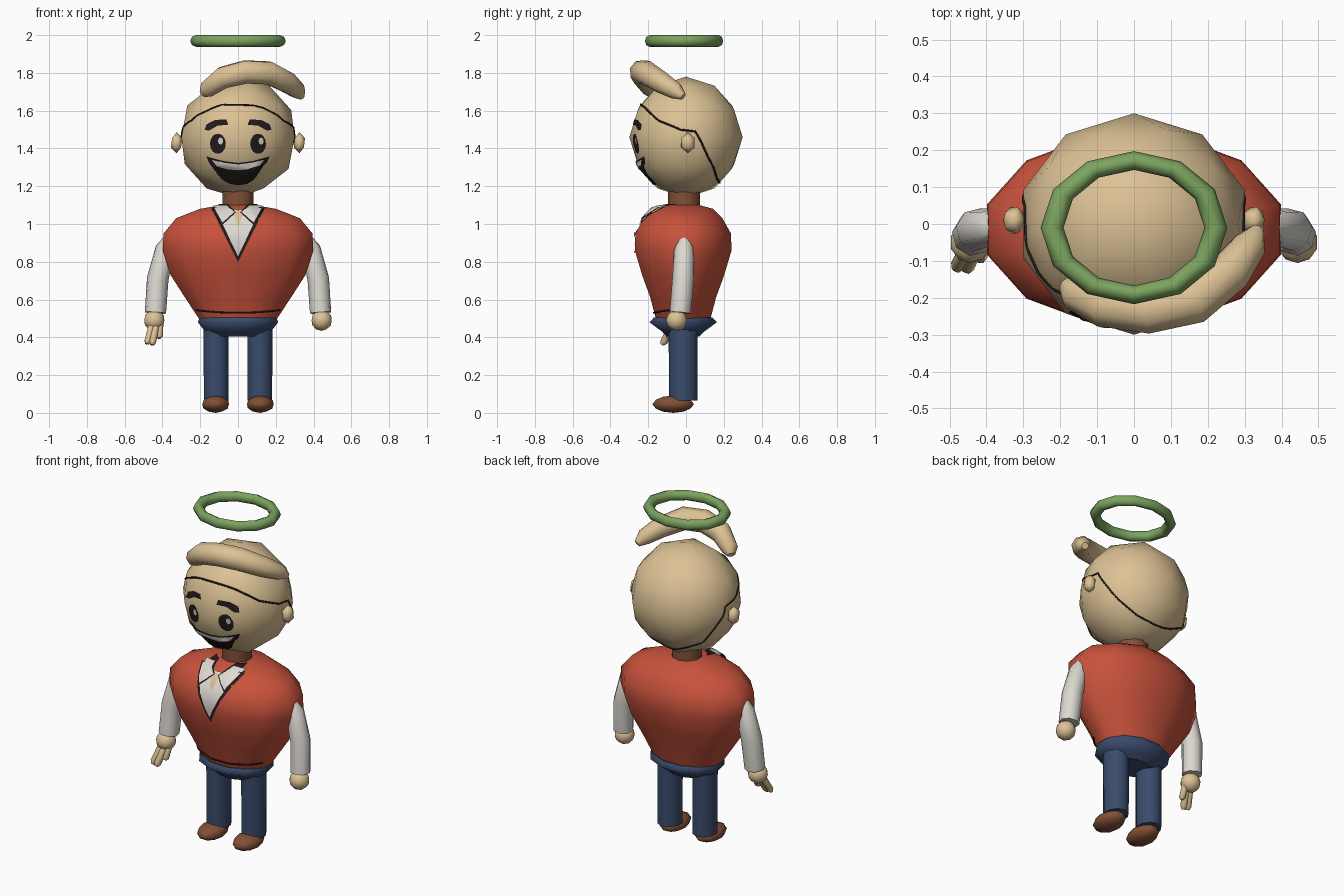
import bpy, bmesh, math
from mathutils import Vector
from mathutils.bvhtree import BVHTree

if "Cube" in bpy.data.objects:
    bpy.data.objects.remove(bpy.data.objects["Cube"], do_unlink=True)


def material(name, r, g, b):
    m = bpy.data.materials.new(name)
    m.use_nodes = True
    m.diffuse_color = (r, g, b, 1)
    bsdf = m.node_tree.nodes["Principled BSDF"]
    bsdf.inputs["Base Color"].default_value = (r, g, b, 1)
    bsdf.inputs["Roughness"].default_value = 0.8
    return m


SKIN = material("skin tan", .72, .54, .30)
RED = material("vest red", .58, .085, .045)
WHITE = material("shirt white", .72, .69, .64)
NAVY = material("trouser navy", .042, .07, .15)
BROWN = material("leather brown", .22, .08, .038)
GREEN = material("halo green", .20, .37, .115)
BLACK = material("ink black", .016, .011, .011)


def finish(name, bm, mat):
    mesh = bpy.data.meshes.new(name)
    bmesh.ops.recalc_face_normals(bm, faces=bm.faces)
    for f in bm.faces:
        f.smooth = len(f.verts) < 7
    bm.to_mesh(mesh)
    bm.free()
    mesh.materials.append(mat)
    ob = bpy.data.objects.new(name, mesh)
    bpy.context.collection.objects.link(ob)
    return ob


def ball(name, centre, size, mat, detail=2):
    bm = bmesh.new()
    bmesh.ops.create_icosphere(bm, subdivisions=detail, radius=1)
    for v in bm.verts:
        v.co = Vector(centre) + v.co * Vector(size)
    return finish(name, bm, mat)


def loft(name, rings, mat, sides, cx=0, cy=0):
    """Stack of elliptical rings (rx, ry, z), capped at both ends."""
    bm = bmesh.new()
    loops = []
    for rx, ry, z in rings:
        angles = [(i + .5) * math.tau / sides for i in range(sides)]
        loops.append([bm.verts.new((cx + rx * math.cos(a), cy + ry * math.sin(a), z))
                      for a in angles])
    for a, b in zip(loops, loops[1:]):
        for i in range(sides):
            j = (i + 1) % sides
            bm.faces.new((a[i], a[j], b[j], b[i]))
    bm.faces.new(loops[0])
    bm.faces.new(loops[-1])
    return finish(name, bm, mat)


def tube(name, points, mat, depth, radii=None, detail=1, closed=False):
    curve = bpy.data.curves.new(name, "CURVE")
    curve.dimensions = "3D"
    curve.bevel_depth = depth
    curve.bevel_resolution = detail
    curve.use_fill_caps = True
    spline = curve.splines.new("POLY")
    spline.points.add(len(points) - 1)
    for i, p in enumerate(points):
        spline.points[i].co = (*p, 1)
        spline.points[i].radius = radii[i] if radii else 1
    spline.use_cyclic_u = closed
    spline.use_smooth = True
    curve.materials.append(mat)
    ob = bpy.data.objects.new(name, curve)
    bpy.context.collection.objects.link(ob)
    return ob


def surface(ob):
    bm = bmesh.new()
    bm.from_mesh(ob.data)
    tree = BVHTree.FromBMesh(bm)
    bm.free()
    return tree


def on_front(tree, x, z, lift):
    hit = tree.ray_cast(Vector((x, -2, z)), Vector((0, 1, 0)))
    if hit[0] is None:
        hit = tree.find_nearest(Vector((x, -.15, z)))
    return hit[0] + hit[1] * lift


def decal(name, tree, outline, mat, lift=.005):
    """Thin flat shape given in x and z, wrapped on the front of a part."""
    bm = bmesh.new()
    bm.faces.new([bm.verts.new((x, 0, z)) for x, z in outline])
    bmesh.ops.triangulate(bm, faces=bm.faces)
    bmesh.ops.subdivide_edges(bm, edges=bm.edges, cuts=5, use_grid_fill=True)
    for v in bm.verts:
        v.co = on_front(tree, v.co.x, v.co.z, lift)
    ob = finish(name, bm, mat)
    if sum(p.normal.y for p in ob.data.polygons) > 0:
        ob.data.flip_normals()
    return ob


def oval(x, z, w, h, n=14):
    return [(x + w * math.cos(i * math.tau / n), z + h * math.sin(i * math.tau / n))
            for i in range(n)]


def mirrored(half):
    """Close an outline whose first and last points lie on x = 0."""
    return half + [(-x, z) for x, z in reversed(half) if x > 0]


# Head, ears and neck
CENTRE = Vector((0, 0, 1.46))
head = ball("head", CENTRE, (.315, .3, .32), SKIN)
face = surface(head)
loft("neck", [(.085, .085, 1.06), (.085, .085, 1.2)], BROWN, 10, 0, -.01)

# Seam line running over the forehead, behind the ears and under the skull
seam = [(0, -.25, 1.64), (.14, -.23, 1.625), (.25, -.15, 1.55), (.3, -.03, 1.5),
        (.3, .05, 1.49), (.24, .11, 1.36), (.12, .165, 1.24), (0, .19, 1.2)]
seam += [(-x, y, z) for x, y, z in seam[-2:0:-1]]
path = []
for a, b in zip(seam, seam[1:] + seam[:1]):
    for k in range(6):
        d = (Vector(a).lerp(Vector(b), k / 6) - CENTRE).normalized()
        path.append(face.ray_cast(CENTRE, d)[0] + d * .001)
tube("head_seam", path, BLACK, .005, closed=True)

# Swept quiff
tube("hair_quiff",
     [(-.185, -.165, 1.69), (-.16, -.185, 1.715), (-.08, -.22, 1.775), (.04, -.235, 1.805),
      (.16, -.21, 1.8), (.26, -.13, 1.75), (.315, -.055, 1.705), (.335, -.015, 1.675)],
     SKIN, .065, [.35, .75, .95, 1, 1, .9, .7, .3], 2)

# Eyes, brows and ears
for side, s in (("left", 1), ("right", -1)):
    ball(side + "_ear", (s * .325, .01, 1.43), (.033, .042, .056), SKIN, 1)
    decal(side + "_eye", face, oval(s * .105, 1.425, .042, .053), BLACK)
    decal(side + "_eye_glint", face, oval(s * .105 + .015, 1.44, .014, .019, 8), WHITE, .008)
    brow = [(.175, 1.495), (.165, 1.525), (.12, 1.55), (.06, 1.553), (.05, 1.525),
            (.105, 1.52), (.15, 1.495)]
    decal(side + "_brow", face, [(s * x, z) for x, z in brow], BLACK)

# Beard and smile
decal("beard", face, mirrored([(0, 1.325), (.08, 1.335), (.165, 1.36), (.15, 1.325),
                               (.105, 1.29), (.085, 1.24), (.045, 1.215), (0, 1.21)]), BLACK)
decal("teeth", face, mirrored([(0, 1.318), (.08, 1.328), (.135, 1.343), (.11, 1.312),
                               (.06, 1.296), (0, 1.29)]), WHITE, .009)

# Halo
bpy.ops.mesh.primitive_torus_add(major_segments=12, minor_segments=8, major_radius=.222,
                                 minor_radius=.031, location=(0, -.01, 1.969))
halo = bpy.context.object
halo.name = "halo"
halo.scale.y = .82
halo.data.materials.append(GREEN)
bpy.ops.object.shade_smooth()

# Vest body
body = loft("vest", [(.215, .15, .5), (.29, .18, .61), (.37, .225, .73), (.412, .265, .86),
                     (.408, .262, .95), (.34, .215, 1.03), (.21, .165, 1.08),
                     (.09, .09, 1.1)], RED, 12, 0, -.015)
chest = surface(body)
hem = [on_front(chest, x / 50, .53 + .00012 * x * x, .002) for x in range(-11, 12)]
tube("vest_hem", hem, BLACK, .005)

# Shirt front, collar and tie knot
decal("neckline_trim", chest, mirrored([(0, 1.07), (.145, 1.09), (0, .8)]), BLACK, .004)
decal("shirt_front", chest, mirrored([(0, 1.07), (.125, 1.085), (0, .83)]), WHITE, .007)
for side, s in (("left", 1), ("right", -1)):
    flap = [(.01, 1.055), (.055, 1.098), (.145, 1.095), (.085, .99)]
    inner = [(.018, 1.055), (.06, 1.09), (.128, 1.087), (.083, 1.002)]
    decal(side + "_collar_edge", chest, [(s * x, z) for x, z in flap], BLACK, .009)
    decal(side + "_collar", chest, [(s * x, z) for x, z in inner], WHITE, .012)
decal("tie_knot", chest, mirrored([(0, 1.065), (.022, 1.045), (.012, 1.005), (0, .98)]),
      SKIN, .011)

# Sleeves, hands, legs and shoes
for side, s in (("left", 1), ("right", -1)):
    tube(side + "_sleeve",
         [(s * .355, -.015, .95), (s * .385, -.01, .87), (s * .425, -.015, .71),
          (s * .437, -.03, .53)], WHITE, .058, [.3, .9, 1, .98], 2)
    ball(side + "_hand", (s * .443, -.05, .49), (.056, .056, .056), SKIN, 2)
    loft(side + "_trouser_leg", [(.068, .075, .065), (.07, .077, .45)], NAVY, 10,
         s * .116, -.015)
    ball(side + "_shoe", (s * .118, -.068, .046), (.074, .11, .046), BROWN, 2)

# Fingers of the open right hand
fingers = {"outer": ((-.455, -.07, .47), (-.482, -.122, .365)),
           "middle": ((-.435, -.075, .46), (-.455, -.125, .36)),
           "thumb": ((-.415, -.06, .47), (-.418, -.095, .395))}
for name, (a, b) in fingers.items():
    mid = Vector(a).lerp(Vector(b), .85)
    tube(name + "_finger", [a, mid, b], SKIN, .02, [1, 1, .5])

# Trouser seat with flared waist
loft("trouser_waist", [(.13, .09, .405), (.18, .115, .43), (.22, .185, .48),
                       (.21, .16, .505)], NAVY, 12, 0, -.015)
